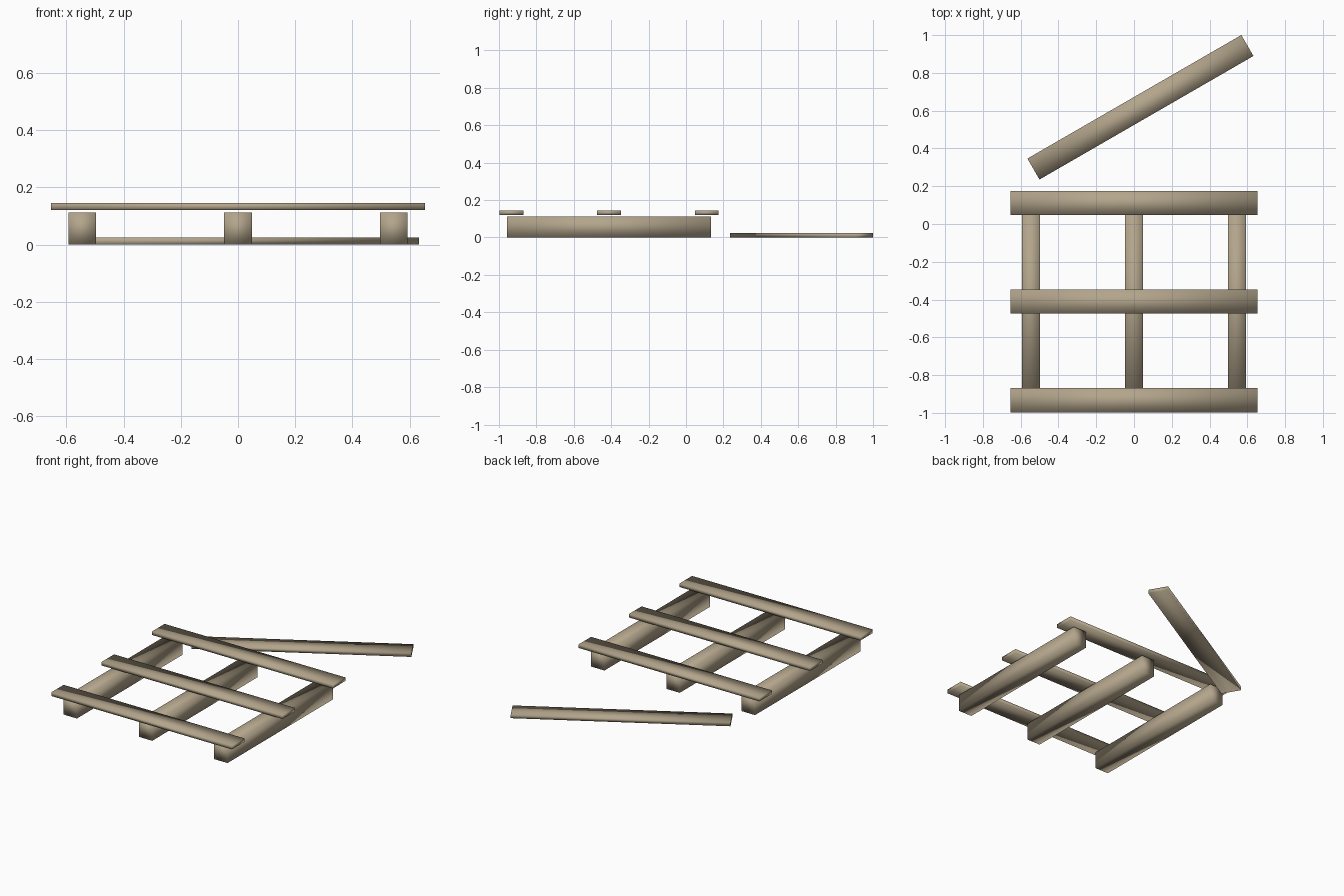
import bpy
from math import radians

if "Cube" in bpy.data.objects:
    bpy.data.objects.remove(bpy.data.objects["Cube"], do_unlink=True)

# Weathered wood
wood = bpy.data.materials.new("weathered_wood")
wood.use_nodes = True
colour = (0.45, 0.375, 0.26, 1)
wood.diffuse_color = colour
wood.node_tree.nodes["Principled BSDF"].inputs["Base Color"].default_value = colour


def board(name, centre, size, turn=0):
    """Softly shaded rectangular timber."""
    bpy.ops.mesh.primitive_cube_add(size=1, location=centre, rotation=(0, 0, radians(turn)))
    ob = bpy.context.object
    ob.name = name
    ob.scale = size
    bpy.ops.object.transform_apply(location=False, rotation=False, scale=True)
    bpy.ops.object.shade_smooth()
    ob.data.materials.append(wood)
    return ob


SLAT = (1.308, 0.128, 0.024)
MID_Y = -0.411

# Three bearers running front to back
for side, x in (("right", -0.545), ("middle", 0), ("left", 0.545)):
    board(side + "_bearer", (x, MID_Y, 0.056), (0.097, 1.09, 0.112))

# Three slats across the bearers
for place, step in (("front", -1), ("centre", 0), ("back", 1)):
    board(place + "_slat", (0, MID_Y + step * 0.522, 0.133), SLAT)

# Loose slat lying on the ground behind
board("loose_slat", (0.034, 0.618, 0.012), SLAT, 30)
